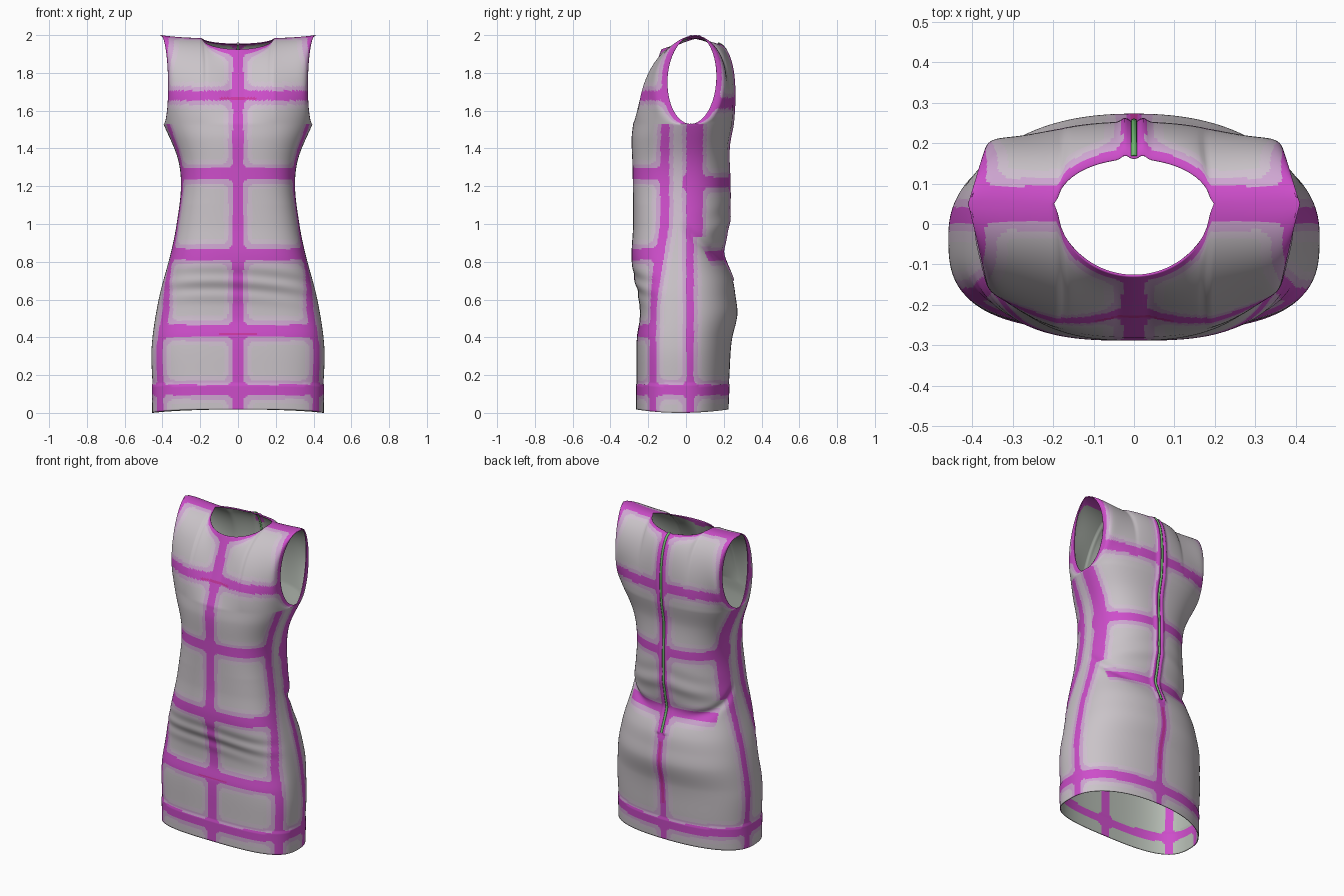
import bpy, bmesh, math
from mathutils import Vector

if "Cube" in bpy.data.objects:
    bpy.data.objects.remove(bpy.data.objects["Cube"])

COLS, ROWS, TOP = 144, 176, 56      # columns per panel, rows below / above the underarm
ARM = 1.53                          # underarm height
PI = math.pi

# height -> measurement profiles
WIDTH = [(0, .45), (.13, .452), (.35, .457), (.6, .42), (.85, .355), (1.0, .325),
         (1.2, .302), (1.35, .32), (1.53, .395)]
FRONT = [(0, -.26), (.2, -.262), (.4, -.26), (.5, -.245), (.6, -.25), (.8, -.287),
         (1.0, -.28), (1.3, -.283), (1.45, -.288), (1.53, -.28)]
BACK = [(0, .22), (.2, .23), (.38, .242), (.52, .272), (.62, .262), (.7, .248), (.84, .195),
        (.9, .2), (1.0, .222), (1.2, .227), (1.4, .222), (1.53, .245)]
SIDE = [(0, -.03), (.5, -.03), (1.0, -.03), (1.25, -.015), (1.53, .025)]   # widest point


def curve(tab, z):
    """Smooth interpolation through a profile."""
    for (a, p), (b, q) in zip(tab, tab[1:]):
        if z <= b or b == tab[-1][0]:
            t = min(max((z - a) / (b - a), 0), 1)
            k = [r[0] for r in tab].index(a)
            z0, p0 = tab[max(k - 1, 0)]
            z3, q3 = tab[min(k + 2, len(tab) - 1)]
            m0 = (q - p0) / (b - z0) * (b - a)
            m1 = (q3 - p) / (z3 - a) * (b - a)
            return ((2*t**3 - 3*t*t + 1) * p + (t**3 - 2*t*t + t) * m0
                    + (3*t*t - 2*t**3) * q + (t**3 - t*t) * m1)


def bell(x, c, w):
    return math.exp(-((x - c) / w) ** 2)


def mix(a, b, t):
    return a + (b - a) * t


def clamp(t):
    return min(max(t, 0), 1)


def oval(u, n):
    """Unit superellipse: side fraction, depth fraction."""
    if abs(u) == 1:
        return u, 0.0
    s, c = math.sin(u * PI / 2), math.cos(u * PI / 2)
    r = (abs(s) ** n + c ** n) ** (-1 / n)
    return r * s, r * c


def point(side, u, j):
    """Cloth position; side is -1 for the front panel and +1 for the back."""
    prof = FRONT if side < 0 else BACK
    if j <= ROWS:                                   # closed body and skirt
        z = ARM * j / ROWS
        f, d = oval(u, mix(3.0 if side < 0 else 2.25, 2.4, clamp((z - 1.1) / .43)))
        z = mix(.018 * d * d, ARM, j / ROWS)
        w, c, e = curve(WIDTH, z), curve(prof, z), curve(SIDE, z)
        if z < .15:
            w, c = w + .004, c + side * .004        # turned hem band
        x, y = w * f, e + (c - e) * d
        # soft pulls in the cloth
        if side < 0:
            y += .004 * math.sin(z * 70 + 14 * x * x + 4 * x) * bell(z, .68, .08) * d
        else:
            pull = bell(z, .95 - .8 * (y - .02), .03) * min(abs(f) * 1.5, 1) * min(d * 4, 1)
            x *= 1 - .03 * pull
            y -= .018 * pull * d
            y += .003 * math.sin(z * 50 + 12 * abs(x)) * bell(z, 1.0, .12) * d
    else:                                           # yoke up to neck and shoulder
        f, d = oval(u, 2.4)
        v = (j - ROWS) / TOP
        c, e = curve(prof, ARM), .025
        w = mix(.395, .41, v) - .032 * math.sin(PI * v)
        x, y0 = w * f, e + (c - e) * d
        xt = .41 * f
        n = math.sqrt(max(0, 1 - (xt / .19) ** 2))
        if side < 0:
            yt, zt = .05 - .18 * n, 1.985 - .06 * n
        else:
            yt, zt = .05 + .11 * n, 1.985 - .03 * n
        zt += .015 * max(0, (abs(xt) - .19) / .22) ** 2
        a = 1 if side > 0 else clamp((abs(f) - .1) / .4)
        s = mix(v, 1 - math.cos(v * PI / 2), a)
        k = abs(f) ** 7
        h = mix(mix(v, math.sin(v * PI / 2), a), (1 - math.cos(PI * v)) / 2, k)
        puff = .13 * abs(f) ** 5 if side < 0 else .02 + .108 * abs(f) ** 4
        y = mix(y0, yt, s) + side * math.sin(PI * v) * puff
        z = mix(ARM, zt, h)
    if side > 0 and z > .7:                         # raised lips beside the zip
        y += .01 * bell(abs(x), .022, .012)
    return Vector((x, y, z))


def material(name, rgb):
    m = bpy.data.materials.new(name)
    m.diffuse_color = (*rgb, 1)
    m.use_nodes = True
    m.node_tree.nodes["Principled BSDF"].inputs["Base Color"].default_value = m.diffuse_color
    return m


GREY, PALE, MAUVE, MAGENTA, RASP, THROUGH = range(6)   # THROUGH also shows on the inside
grey = material("warm_grey", (.59, .55, .58))
pale = material("pale_lilac", (.63, .53, .63))
mauve = material("mauve", (.62, .38, .64))
magenta = material("magenta", (.61, .075, .59))
raspberry = material("raspberry", (.60, .04, .36))
lining = material("green_grey_lining", (.47, .51, .46))
green = material("zip_green", (.16, .48, .16))

BANDS = {-1: [(.122, .028), (.435, .032), (.84, .03), (1.265, .029), (1.68, .026)],
         1: [(.122, .028), (.83, .026), (1.22, .029), (1.64, .029)]}


def colour(side, p, arc, edge, top, j):
    """Pick a colour from the distance to the nearest stripe."""
    ax = abs(p.x)
    dv = [ax - (.029 if side < 0 or p.z > .7 else .022)]
    dh = []
    outside = False
    if j >= ROWS:
        rim = mix(.026, .045, clamp((abs(top.x) - .14) / .06))
        dh.append((p - top).length - rim)           # neck border and shoulder seam
        dv.append((p - edge).length - .03)          # armhole border
    else:
        arc = side * arc - (.022 - curve(SIDE, p.z))             # signed, seam = 0
        dv.append(abs(arc - .025) - .045 if p.z > .93 else abs(arc) - .02)   # side seam
        if side < 0:
            line = -mix(.21, .135, clamp((p.z - .55) / .45))
            dv.append(abs(arc - line) - .024)       # princess line
            outside = arc > line
    for z, h in BANDS[side]:
        if (outside and z > .2) or (side > 0 and z == .83 and ax > .3):
            continue
        dh.append(abs(p.z - z) - h)
    a, b, r = min(dv), min(dh or [1]), .065
    d = min(a, b)
    solid = d < 0
    if 0 < a < r and 0 < b < r:                     # rounded panel corners
        d = r - math.hypot(r - a, r - b)
        solid = d < -.014
    if solid:
        if side < 0 and ax < .1 and (abs(p.z - 1.665) < .006 or abs(p.z - .415) < .006):
            return RASP
        if side > 0 and ax < .012 and .25 < p.z < .65:
            return RASP
        return THROUGH if p.z < .4 or p.z > 1.88 else MAGENTA
    return MAUVE if d < .022 else PALE if d < .046 else GREY


# dress shell: front and back panels welded at side and shoulder seams
bm = bmesh.new()
for side in (-1, 1):
    grid = [[point(side, 2 * i / COLS - 1, j) for i in range(COLS + 1)]
            for j in range(ROWS + TOP + 1)]
    vs = [[bm.verts.new(p) for p in row] for row in grid]
    for j in range(ROWS + TOP):
        row = grid[j]
        cum = [0]
        for a, b in zip(row, row[1:]):
            cum.append(cum[-1] + (b - a).length)
        for i in range(COLS):
            quad = [vs[j][i], vs[j][i + 1], vs[j + 1][i + 1], vs[j + 1][i]]
            face = bm.faces.new(quad if side < 0 else quad[::-1])
            mid = (grid[j][i] + grid[j + 1][i + 1]) / 2
            s = (cum[i] + cum[i + 1]) / 2
            k = 0 if i < COLS / 2 else -1
            edge = (grid[j][k] + grid[j + 1][k]) / 2
            top = (grid[-1][i] + grid[-1][i + 1]) / 2
            face.material_index = colour(side, mid, min(s, cum[-1] - s), edge, top, j)
            face.smooth = True
bmesh.ops.remove_doubles(bm, verts=bm.verts, dist=.0004)
me = bpy.data.meshes.new("dress")
bm.to_mesh(me)
bm.free()
dress = bpy.data.objects.new("dress", me)
bpy.context.collection.objects.link(dress)
for m in [grey, pale, mauve, magenta, raspberry, magenta] + [lining] * 5 + [magenta]:
    me.materials.append(m)
sol = dress.modifiers.new("cloth_thickness", 'SOLIDIFY')
sol.thickness, sol.offset = .005, -1
sol.material_offset = 6                             # inner side uses the lining slots

# zip: thin tube down the back centre, from neck to hip
path = [point(1, 0, j) for j in range(ROWS + TOP + 1)]
path = [p for p in path if p.z > .7][::3]
cu = bpy.data.curves.new("back_zip", 'CURVE')
cu.dimensions = '3D'
cu.bevel_depth, cu.bevel_resolution = .008, 2
cu.use_fill_caps = True
sp = cu.splines.new('POLY')
sp.points.add(len(path) - 1)
for q, p in zip(sp.points, path):
    q.co = (p.x, p.y, p.z, 1)
cu.materials.append(green)
bpy.context.collection.objects.link(bpy.data.objects.new("back_zip", cu))
